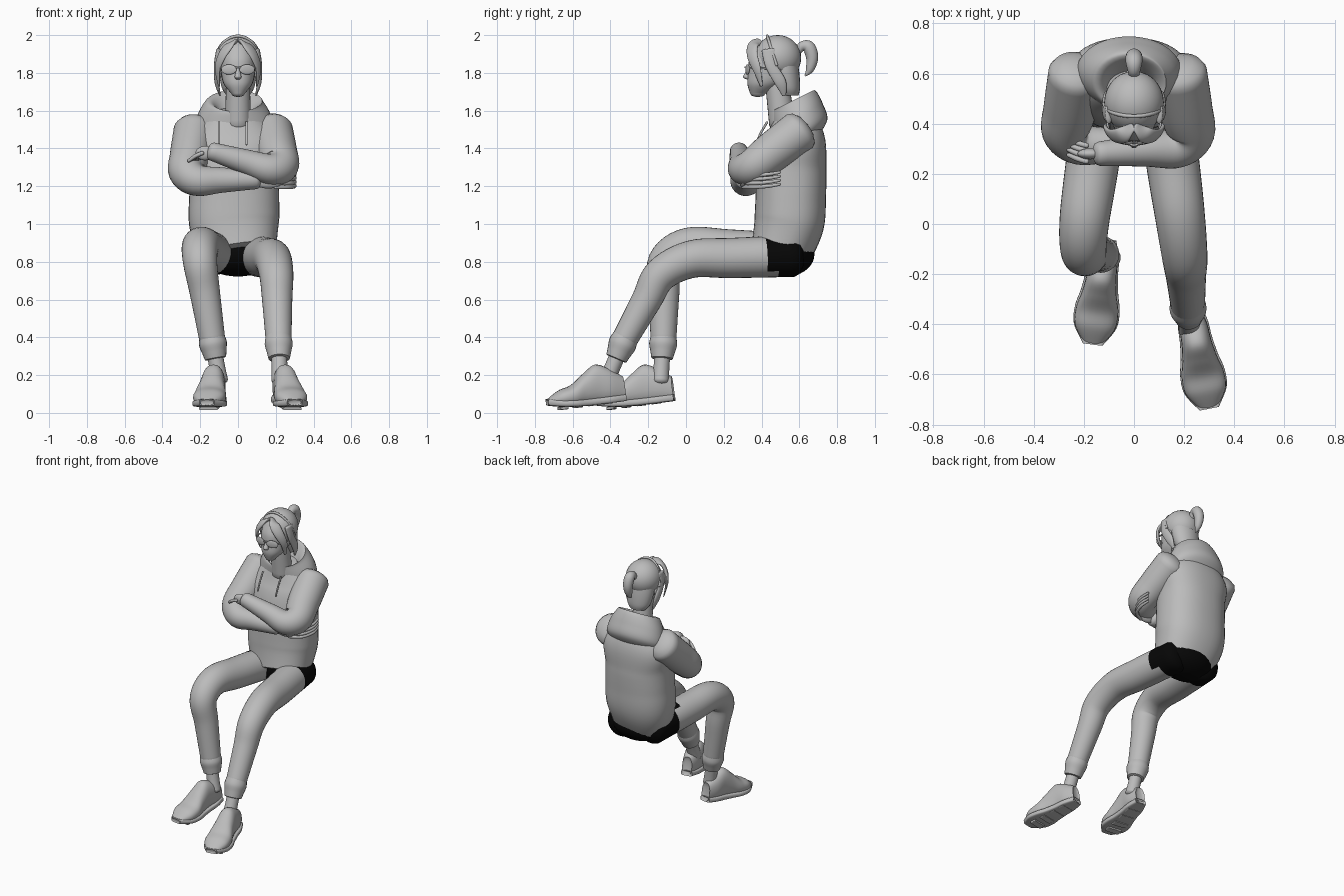
import bpy, bmesh, math
from mathutils import Vector, Matrix

if "Cube" in bpy.data.objects:
    bpy.data.objects.remove(bpy.data.objects["Cube"])


def material(name, value):
    mat = bpy.data.materials.new(name)
    mat.use_nodes = True
    colour = (value, value, value, 1)
    mat.diffuse_color = colour
    mat.node_tree.nodes["Principled BSDF"].inputs["Base Color"].default_value = colour
    return mat


GREY = material("soft_grey", .5)
BLACK = material("black", .002)
X, Y, Z = Vector((1, 0, 0)), Vector((0, 1, 0)), Vector((0, 0, 1))


def finish(name, bm, mats=(GREY,), rule=None, matrix=Matrix()):
    bm.transform(matrix)
    bmesh.ops.recalc_face_normals(bm, faces=bm.faces)
    if rule:
        for face in bm.faces:
            face.material_index = int(rule(face.calc_center_median()))
    mesh = bpy.data.meshes.new(name)
    bm.to_mesh(mesh)
    bm.free()
    for mat in mats:
        mesh.materials.append(mat)
    obj = bpy.data.objects.new(name, mesh)
    bpy.context.collection.objects.link(obj)
    bpy.ops.object.select_all(action="DESELECT")
    obj.select_set(True)
    bpy.context.view_layer.objects.active = obj
    bpy.ops.object.shade_smooth_by_angle(angle=math.radians(50))


def spline(rows, steps=6):
    """Smooth interpolation through rows of position and radii."""
    rows = [rows[0], *rows, rows[-1]]
    out = []
    for a, b, c, d in zip(rows, rows[1:], rows[2:], rows[3:]):
        for i in range(steps):
            t = i / steps
            out.append(b + (c - a) * (t / 2) + (a * 2 - b * 5 + c * 4 - d) * (t * t / 2)
                       + (b * 3 - a - c * 3 + d) * (t ** 3 / 2))
    return out + [rows[-1]]


def tube(name, path, widths, depths=1, ref=X, axis=None, power=2, sides=24, bulge=.5, **options):
    """Loft superellipse sections along a path; depth lies along ref, ends are domed."""
    if not isinstance(depths, (list, tuple)):
        depths = [width * depths for width in widths]
    rows = spline([Vector((*p, w, d)) for p, w, d in zip(path, widths, depths)])
    sections = []
    for i, row in enumerate(rows):
        ahead, behind = rows[min(i + 1, len(rows) - 1)], rows[max(i - 1, 0)]
        tangent = Vector(axis or (ahead - behind)[:3]).normalized()
        sections.append((Vector(row[:3]), tangent, row[3], row[4]))

    def dome(section, sign):
        centre, tangent, w, d = section
        reach = tangent * sign * bulge * min(w, d)
        return [(centre + reach * math.sin(a), tangent, w * math.cos(a), d * math.cos(a))
                for a in (.5, 1, 1.4)]

    sections = dome(sections[0], -1)[::-1] + sections + dome(sections[-1], 1)
    bm = bmesh.new()
    rings = []
    for centre, tangent, w, d in sections:
        v = (ref - tangent * ref.dot(tangent)).normalized()
        u = v.cross(tangent)
        ring = []
        for k in range(sides):
            c, s = math.cos(math.tau * k / sides), math.sin(math.tau * k / sides)
            c = math.copysign(abs(c) ** (2 / power), c)
            s = math.copysign(abs(s) ** (2 / power), s)
            ring.append(bm.verts.new(centre + u * c * w + v * s * d))
        rings.append(ring)
    for low, high in zip(rings, rings[1:]):
        for k in range(sides):
            j = (k + 1) % sides
            bm.faces.new((low[k], low[j], high[j], high[k]))
    bm.faces.new(rings[0])
    bm.faces.new(rings[-1])
    finish(name, bm, **options)


def ball(name, centre, size, turn=0, **options):
    bm = bmesh.new()
    bmesh.ops.create_uvsphere(bm, u_segments=28, v_segments=18, radius=1)
    matrix = (Matrix.Translation(centre) @ Matrix.Rotation(turn, 4, "Z")
              @ Matrix.Diagonal((*size, 1)))
    finish(name, bm, matrix=matrix, **options)


def limb(name, start, joint, end, thick, thin, **options):
    """A tapering sleeve or trouser leg with a rounded bend at its joint."""
    path = [start.lerp(joint, t) for t in (0, .5, .82)] + [joint.lerp(end, t) for t in (.18, .5, 1)]
    widths = [thick + (thin - thick) * (i / 5) ** 1.5 for i in range(6)]
    tube(name, path, widths, sides=32, **options)


def is_seat(p):
    return p.y > .4 + (.93 - p.z) / 3


# Black seat, trouser legs, cuffs, ankles and shoes
ball("seat", (0, .53, .84), (.2, .15, .118), mats=(BLACK,))
LEGS = (
    ("left", (.11, .57, .83), (.2, -.09, .81), (.215, -.33, .38), (.22, -.39, .24), .19),
    ("right", (-.12, .57, .84), (-.215, -.11, .89), (-.135, -.12, .38), (-.11, -.13, .24), -.13),
)
SHOE_WIDTHS = (.035, .055, .06, .07, .085, .08, .035)
SHOE_TOPS = (.13, .18, .21, .17, .12, .1, .06)
for side, hip, knee, shin, ankle, yaw in LEGS:
    hip, knee, shin, ankle = map(Vector, (hip, knee, shin, ankle))
    limb(side + "_trouser_leg", hip, knee, shin, .11, .068, mats=(GREY, BLACK), rule=is_seat)
    tube(side + "_trouser_cuff", [shin.lerp(ankle, t) for t in (-.2, .1, .4, .65)],
         (.066, .074, .065, .057), bulge=.1)
    tube(side + "_ankle", [shin.lerp(ankle, t) for t in (.4, 1, 1.5)], (.042, .042, .045))

    # Each shoe is built from heel to toe, then turned and tipped into place
    heel = ankle + Vector((0, .07, -.175))
    place = (Matrix.Translation(heel) @ Matrix.Rotation(yaw, 4, "Z")
             @ Matrix.Rotation(.13, 4, "X"))
    upper, heights, sole = [], [], []
    for i, top in enumerate(SHOE_TOPS):
        low = .03 * (i / 6) ** 4
        upper.append((0, -.07 * i, (top + low) / 2))
        heights.append((top - low) / 2)
        sole.append((0, -.07 * i, low + .016))
    tube(side + "_shoe", upper, SHOE_WIDTHS, heights, Z, Y, 2.3, bulge=.3, matrix=place)
    tube(side + "_shoe_sole", sole, [w + .005 for w in SHOE_WIDTHS], [.018] * len(sole),
         Z, Y, 5, bulge=.5, matrix=place)
    for i in range(1, 5):
        tread = [(0, -.08 * i, .004), (0, -.08 * i - .04, .004)]
        tube(side + "_shoe_tread", tread, (.05, .05), (.008, .008), Z, Y, 6, bulge=0, matrix=place)

# Sweatshirt body, with the hem tilted down toward the back
backs = (.5, .545, .555, .56, .58, .57)
tube("sweatshirt", [(-.02 * min(i, 1), y, .85 + .15 * i) for i, y in enumerate(backs)],
     (.205, .238, .238, .235, .24, .12), (.16, .185, .186, .184, .158, .1),
     ref=Y, power=2.3, sides=40, bulge=.1)

# Hood lying around the neck, with an open rim
tube("hood", [(-.02, .58, 1.4), (-.02, .605, 1.48), (-.02, .59, 1.57), (-.02, .57, 1.64),
              (-.01, .56, 1.65), (-.01, .55, 1.62), (-.01, .53, 1.56)],
     (.17, .21, .195, .155, .135, .105, .085), (.13, .16, .15, .135, .12, .1, .08),
     ref=Y, axis=(0, -.5, 1), sides=36, bulge=0)
for x in (-.1, .045):
    tube("drawstring", [(x, .43, 1.54), (x, .395, 1.48), (x, .37, 1.42)], [.006] * 3, sides=8)

# Crossed sleeves
BEND = Vector((0, .8, -.6))
limb("left_sleeve", Vector((.18, .6, 1.49)), Vector((.235, .31, 1.27)),
     Vector((-.14, .28, 1.385)), .112, .048, ref=BEND)
limb("right_sleeve", Vector((-.23, .6, 1.49)), Vector((-.28, .32, 1.23)),
     Vector((.1, .31, 1.235)), .112, .05, ref=BEND)

# Hands with wrapped fingers
ball("left_hand", (-.175, .28, 1.375), (.05, .022, .038))
ball("right_hand", (.16, .305, 1.228), (.08, .022, .04))
for i in range(4):
    s = .021 * i
    tube("left_finger", [(-.19, .25 + s, 1.375 - s / 3), (-.225, .26 + s, 1.36 - s / 4),
                         (-.26, .275 + s, 1.335)], (.011, .011, .009), ref=Y, sides=10, bulge=1)
    tube("right_finger", [(.2, .305, 1.195 + s), (.27, .35, 1.195 + s), (.3, .43, 1.2 + s),
                          (.295, .495, 1.21 + s)], (.011, .011, .01, .008), ref=Z, sides=10, bulge=1)


def on_head(*points):
    return [Vector(p) + Vector((0, .48, 1.8)) for p in points]


# Neck, head and face
tube("neck", on_head((0, .03, -.27), (0, 0, -.04)), (.07, .062))
tube("head", on_head((0, -.1, -.11), (0, -.065, -.06), (0, -.03, 0), (0, -.015, .07), (0, 0, .13)),
     (.035, .075, .09, .095, .085), (.04, .09, .122, .13, .115), ref=Y, axis=Z, power=2.2)
tube("nose", on_head((0, -.135, .035), (0, -.152, .005), (0, -.16, -.022), (0, -.145, -.036)),
     (.008, .012, .018, .01), ref=Y, axis=Z, sides=12)
for name, height in (("upper_lip", -.056), ("lower_lip", -.068)):
    ball(name, *on_head((0, -.137, height)), (.026, .012, .007))

# Hair cap, nape, headband and ponytail
ball("hair_cap", *on_head((0, .005, .08)), (.119, .125, .12))
tube("nape_hair", on_head((0, .03, .1), (0, .045, 0), (0, .06, -.08), (0, .07, -.12)),
     (.1, .1, .085, .06), .75, ref=Y, axis=Z)
arc = [math.pi * i / 8 for i in range(9)]
tube("headband", on_head(*[(.12 * math.cos(a), -.05 * math.sin(a), .04 + .155 * math.sin(a))
                           for a in arc]), [.008] * 9, ref=Y, sides=10)
tube("ponytail", on_head((0, .105, .105), (0, .135, .14), (0, .17, .135), (0, .188, .08),
                         (0, .176, .02), (0, .152, -.015)), (.018, .026, .034, .032, .022, .005))

# Mirrored fringe, side locks, ears and sunglasses
for side, m in (("left", 1), ("right", -1)):
    tube(side + "_fringe", on_head((m * .005, -.09, .17), (m * .045, -.125, .145), (m * .085, -.128, .09),
                                   (m * .108, -.105, .02), (m * .1, -.08, -.07)),
         (.02, .034, .032, .024, .008), .4, ref=Vector((m, -.6, 0)))
    tube(side + "_side_lock", on_head((m * .1, -.04, .12), (m * .115, -.03, .04), (m * .112, .02, -.05),
                                      (m * .095, .04, -.12)), (.04, .03, .03, .01), .4)
    ball(side + "_ear", *on_head((m * .1, 0, 0)), (.013, .024, .034))
    ball(side + "_lens", *on_head((m * .048, -.154, .018)), (.042, .007, .027), turn=m / 4)
    tube(side + "_glasses_arm", on_head((m * .088, -.14, .025), (m * .106, -.08, .025), (m * .106, 0, .02)),
         [.005] * 3, ref=Z, sides=8)
tube("glasses_bridge", on_head((-.02, -.16, .028), (0, -.166, .03), (.02, -.16, .028)),
     [.005] * 3, ref=Z, sides=8)
